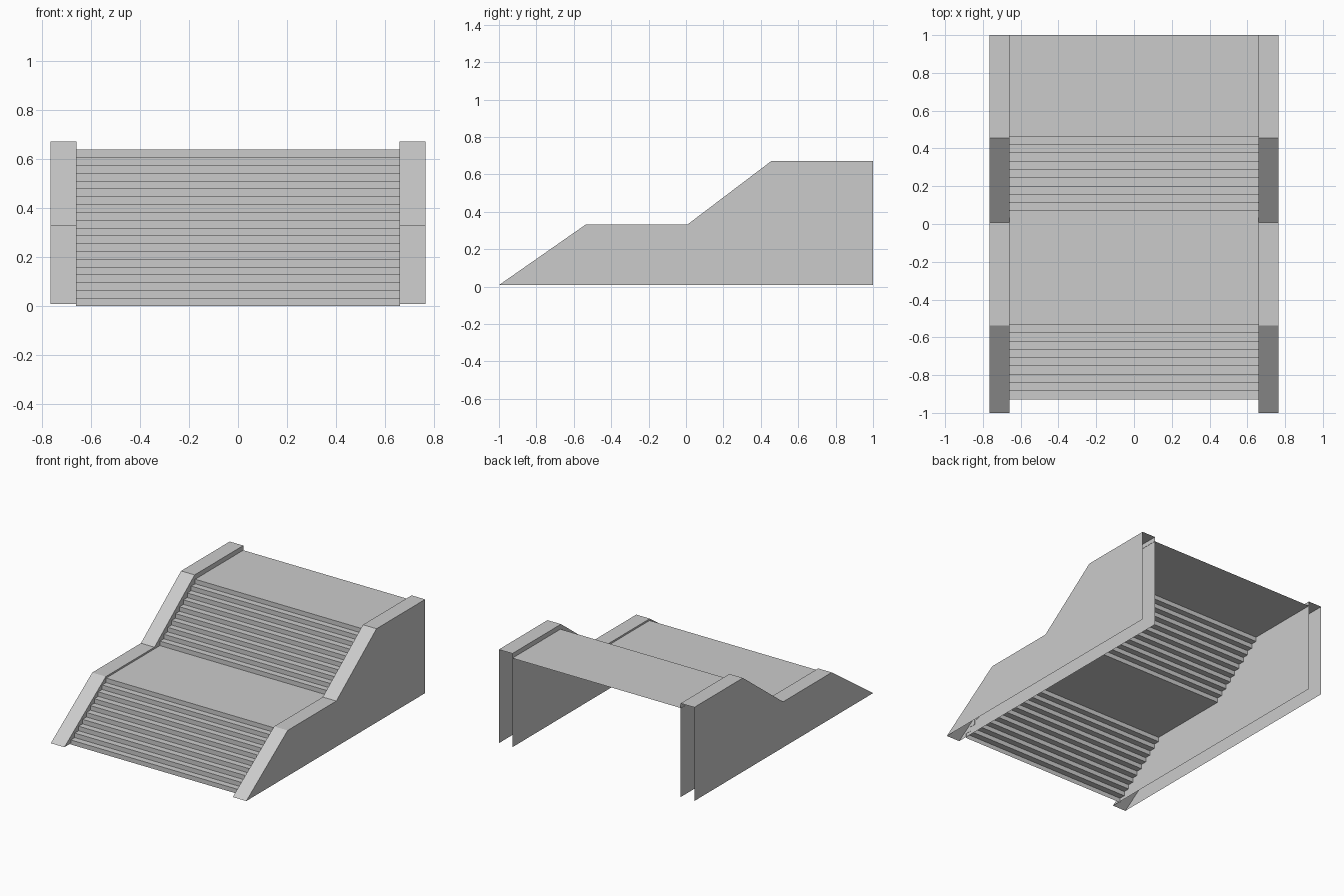
import bpy
import bmesh

cube = bpy.data.objects.get("Cube")
if cube:
    bpy.data.objects.remove(cube, do_unlink=True)

grey = bpy.data.materials.new("concrete grey")
grey.use_nodes = True
colour = (0.6, 0.6, 0.6, 1)
grey.diffuse_color = colour
grey.node_tree.nodes["Principled BSDF"].inputs["Base Color"].default_value = colour


def finish(bm, name):
    mesh = bpy.data.meshes.new(name)
    bm.to_mesh(mesh)
    bm.free()
    mesh.materials.append(grey)
    obj = bpy.data.objects.new(name, mesh)
    bpy.context.collection.objects.link(obj)
    return obj


def ribbon(bm, path, x0, x1):
    """Sweep a (y, z) path across x as an open sheet."""
    left = [bm.verts.new((x0, y, z)) for y, z in path]
    right = [bm.verts.new((x1, y, z)) for y, z in path]
    for i in range(len(path) - 1):
        bm.faces.new((left[i], right[i], right[i + 1], left[i + 1]))
    return left, right


# Two flights of thin steps, each ending in a landing
STEPS, RISE, RUN = 10, 0.0319, 0.0438
path = []
z = 0
for start, landing_end in ((-0.928, 0.068), (0.068, 1.0)):
    for i in range(STEPS):
        y = start + i * RUN
        path += [(y, z), (y, z + RISE)]
        z += RISE
path.append((1.0, z))
bm = bmesh.new()
ribbon(bm, path, -0.661, 0.661)
finish(bm, "steps_and_landings")

# Hollow side walls, open underneath and at the back
BASE = 0.008
coping = [(-1, BASE), (-0.537, 0.331), (0.007, 0.331), (0.456, 0.671), (1, 0.671)]
for name, x0, x1 in (("right_wall", -0.765, -0.659), ("left_wall", 0.659, 0.765)):
    bm = bmesh.new()
    for side, x in zip(ribbon(bm, coping, x0, x1), (x0, x1)):
        corner = bm.verts.new((x, 1, BASE))
        bm.faces.new(side + [corner])
    bmesh.ops.recalc_face_normals(bm, faces=bm.faces)
    finish(bm, name)
